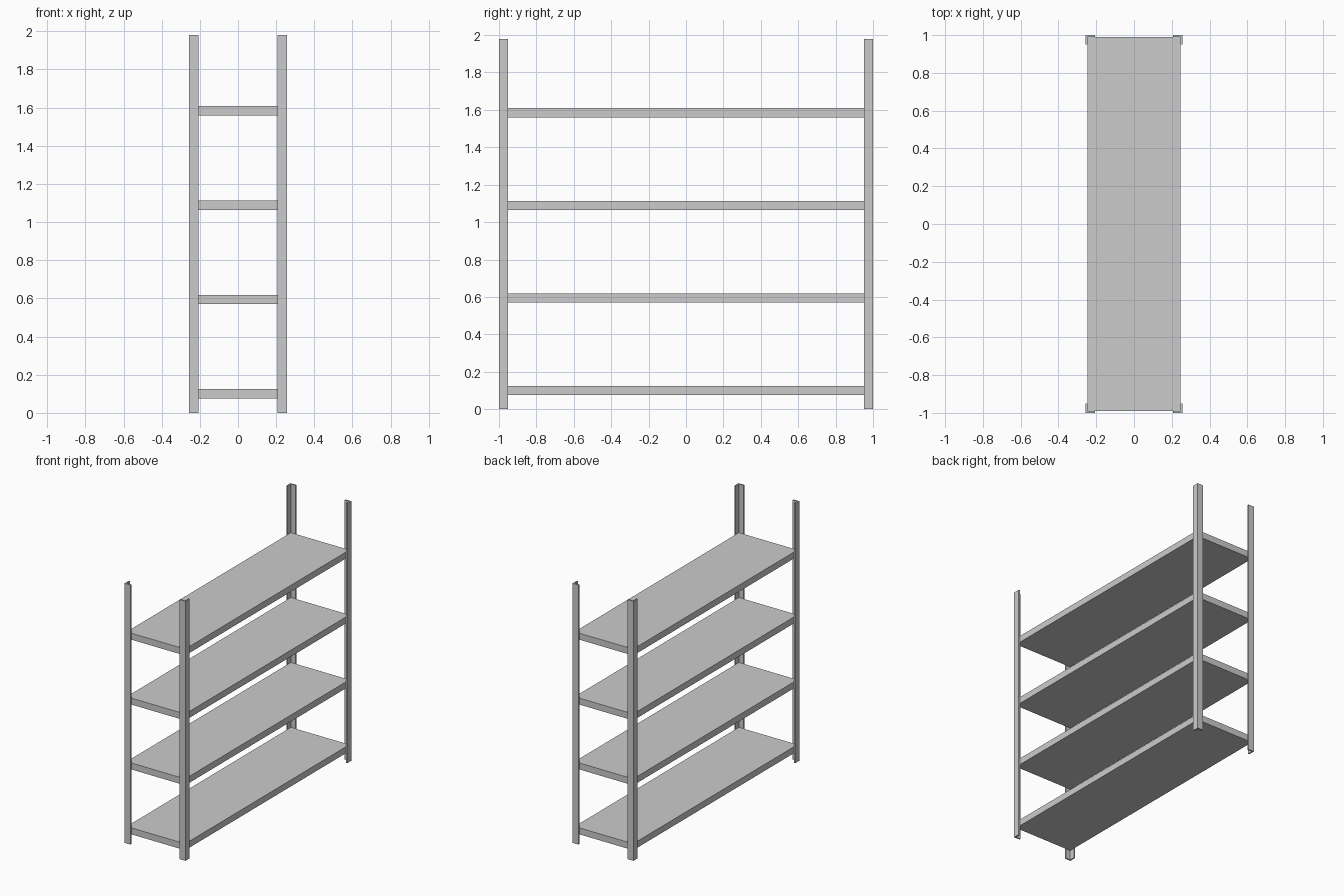
import bpy
import bmesh

if "Cube" in bpy.data.objects:
    bpy.data.objects.remove(bpy.data.objects["Cube"])

HX, HY = 0.257, 1.0      # outer half sizes
T, W = 0.01, 0.0495      # angle-post thickness and flange width
POST_H = 1.98
SHELF_T, PITCH, FIRST = 0.0495, 0.495, 0.0745


def prism(name, profile, z0, z1):
    """Extrude a flat xy profile from z0 to z1."""
    bm = bmesh.new()
    face = bm.faces.new([bm.verts.new((x, y, z0)) for x, y in profile])
    ext = bmesh.ops.extrude_face_region(bm, geom=[face])
    verts = [g for g in ext["geom"] if isinstance(g, bmesh.types.BMVert)]
    bmesh.ops.translate(bm, verts=verts, vec=(0, 0, z1 - z0))
    bmesh.ops.recalc_face_normals(bm, faces=bm.faces)
    mesh = bpy.data.meshes.new(name)
    bm.to_mesh(mesh)
    bm.free()
    obj = bpy.data.objects.new(name, mesh)
    bpy.context.collection.objects.link(obj)
    return obj


# Four L-section corner posts, wrapping the shelf corners
angle = [(0, 0), (W, 0), (W, T), (T, T), (T, W), (0, W)]
for sx, side in ((-1, "left"), (1, "right")):
    for sy, end in ((-1, "front"), (1, "back")):
        profile = [(sx * (HX - x), sy * (HY - y)) for x, y in angle]
        prism(f"{end}_{side}_post", profile, 0, POST_H)

# Four solid shelves fitted inside the posts
sx, sy = HX - T, HY - T
board = [(-sx, -sy), (sx, -sy), (sx, sy), (-sx, sy)]
for i in range(4):
    z = FIRST + i * PITCH
    prism(f"shelf_{i + 1}", board, z, z + SHELF_T)
